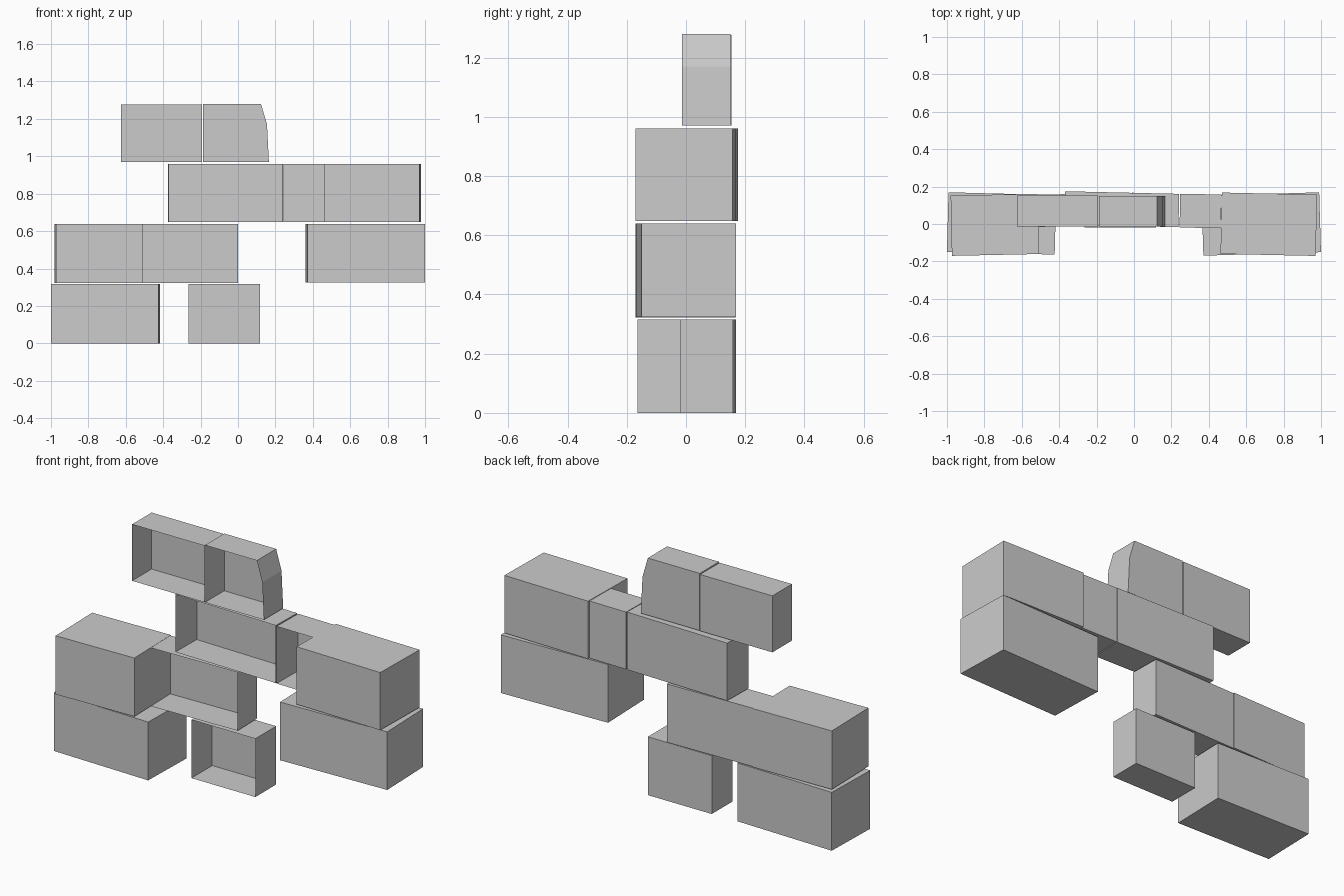
import bpy, bmesh
from math import radians
from mathutils import Matrix, Vector

if "Cube" in bpy.data.objects:
    bpy.data.objects.remove(bpy.data.objects["Cube"])


def block(name, profile, y0, y1, angle=0, pivot=None, open_front=False):
    """Extrude an x-z outline (counter-clockwise seen from the front) from y0 to y1, then twist about z."""
    bm = bmesh.new()
    front = [bm.verts.new((x, y0, z)) for x, z in profile]
    back = [bm.verts.new((x, y1, z)) for x, z in profile]
    n = len(profile)
    for i in range(n):
        j = (i + 1) % n
        bm.faces.new((front[j], front[i], back[i], back[j]))
    bm.faces.new(back[::-1])
    if not open_front:
        bm.faces.new(front)
    xs = [p[0] for p in profile]
    centre = Vector(((min(xs) + max(xs)) / 2 if pivot is None else pivot, 0, 0))
    bmesh.ops.rotate(bm, verts=bm.verts, cent=centre,
                     matrix=Matrix.Rotation(radians(angle), 3, 'Z'))
    mesh = bpy.data.meshes.new(name)
    bm.to_mesh(mesh)
    bm.free()
    obj = bpy.data.objects.new(name, mesh)
    bpy.context.collection.objects.link(obj)
    return obj


def rect(x0, x1, z0, z1):
    return [(x0, z0), (x1, z0), (x1, z1), (x0, z1)]


# Bottom course: whole stone and a hollow broken half
block("bottom_left_stone", rect(-0.996, -0.42, 0, 0.316), -0.156, 0.162, -1.5)
block("bottom_half_stone", rect(-0.265, 0.118, 0, 0.316), -0.02, 0.158, open_front=True)

# Second course: long stone with broken end, and a separate right stone
block("second_left_stone", rect(-0.977, -0.512, 0.322, 0.639), -0.16, 0.162, 1.2, -0.49)
block("second_left_broken_end", rect(-0.512, 0.001, 0.322, 0.638), -0.015, 0.157, 1.2, -0.49, True)
block("second_right_stone", rect(0.366, 0.995, 0.324, 0.639), -0.16, 0.16, 1.7)

# Third course: hollow half, then a long stone with broken end
block("third_half_stone", rect(-0.373, 0.238, 0.648, 0.96), -0.01, 0.168, -1.3, None, True)
block("third_right_broken_end", rect(0.244, 0.465, 0.648, 0.958), -0.025, 0.155, -1.0, 0.61, True)
block("third_right_stone", rect(0.466, 0.975, 0.648, 0.96), -0.163, 0.165, -1.2, 0.61)

# Top course: two hollow pieces, the right one with a worn end
block("top_left_half_stone", rect(-0.625, -0.192, 0.97, 1.276), -0.014, 0.153, open_front=True)
block("top_right_worn_stone",
      [(-0.188, 0.97), (0.165, 0.97), (0.155, 1.17), (0.123, 1.28), (-0.188, 1.28)],
      -0.014, 0.151, open_front=True)
